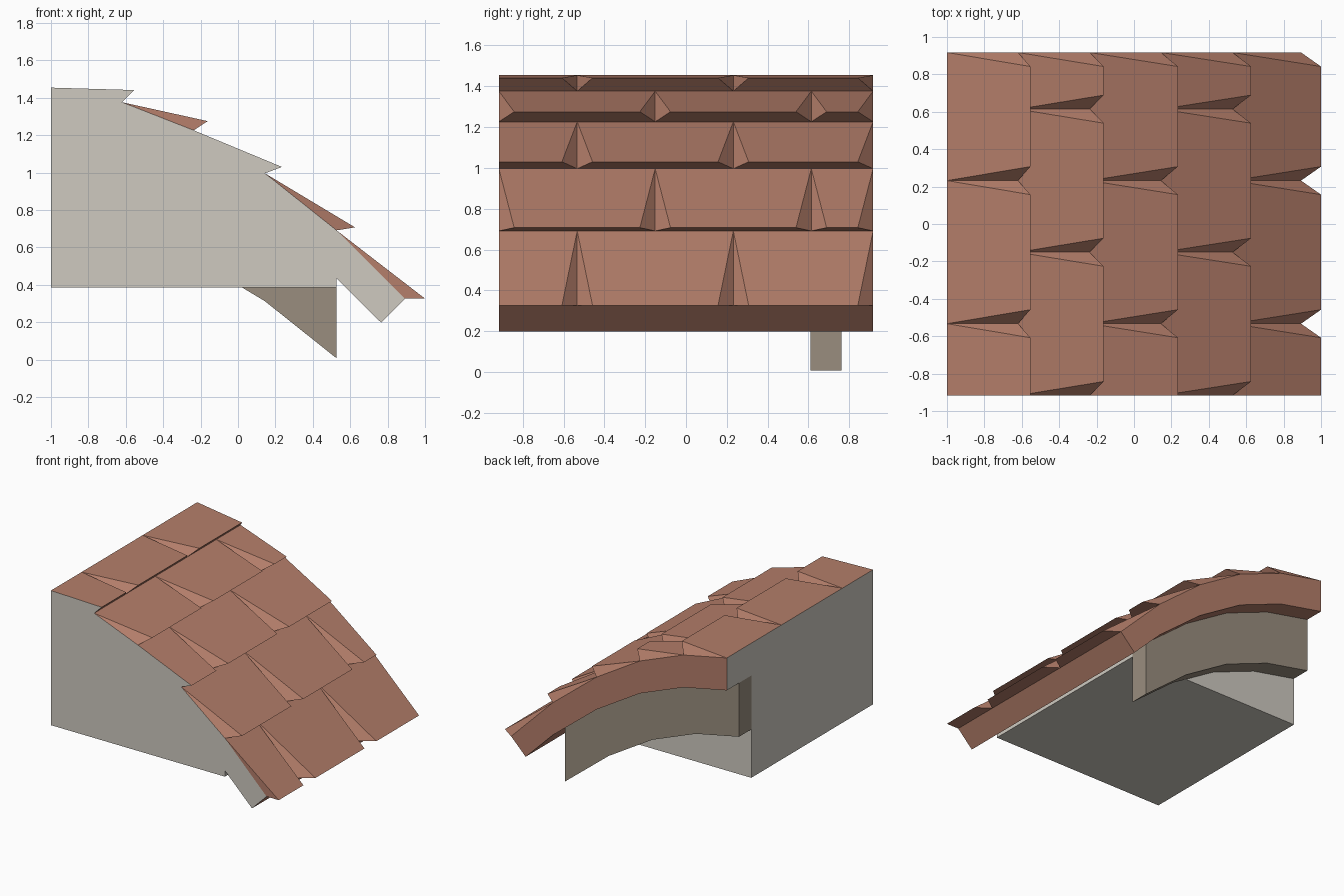
import bpy
import bmesh

if "Cube" in bpy.data.objects:
    bpy.data.objects.remove(bpy.data.objects["Cube"])

W = 0.917      # half length along the eaves
DROP = 0.257   # roof deck thickness, measured vertically
BEAM = 0.427   # gable beam depth


def material(name, rgb):
    m = bpy.data.materials.new(name)
    m.diffuse_color = (*rgb, 1.0)
    m.use_nodes = True
    m.node_tree.nodes["Principled BSDF"].inputs["Base Color"].default_value = m.diffuse_color
    return m


PLASTER = material("pale plaster", (0.62, 0.59, 0.53))
TIMBER = material("weathered timber", (0.32, 0.27, 0.21))
CLAY = material("clay tile", (0.46, 0.21, 0.145))


def finish(name, bm, mats):
    bmesh.ops.recalc_face_normals(bm, faces=bm.faces)
    mesh = bpy.data.meshes.new(name)
    bm.to_mesh(mesh)
    bm.free()
    for m in mats:
        mesh.materials.append(m)
    ob = bpy.data.objects.new(name, mesh)
    bpy.context.collection.objects.link(ob)
    return ob


def extrude_profile(name, profile, y0, y1, mats):
    """Solid from an x-z outline swept between two y positions."""
    bm = bmesh.new()
    face = bm.faces.new([bm.verts.new((x, y0, z)) for x, z in profile])
    ext = bmesh.ops.extrude_face_region(bm, geom=[face])
    verts = [v for v in ext["geom"] if isinstance(v, bmesh.types.BMVert)]
    bmesh.ops.translate(bm, verts=verts, vec=(0, y1 - y0, 0))
    return finish(name, bm, mats)


# Curved roof line (x, z) and the outer lip of each tile course
line = [(-1, 1.454), (-0.62, 1.376), (-0.237, 1.226),
        (0.144, 0.996), (0.527, 0.691), (0.893, 0.326)]
lips = [(-0.554, 1.441), (-0.162, 1.275), (0.235, 1.03), (0.626, 0.707), (1.0, 0.326)]
under = [(x, z - DROP) for x, z in line[:5]]

# Roof deck: clay, with the cut sides at the front and left in plaster
deck = extrude_profile("roof_deck", line + [(0.765, 0.198)] + under[::-1],
                       -W, W, [CLAY, PLASTER])
for p in deck.data.polygons:
    if p.normal.y < -0.9 or p.normal.x < -0.99:
        p.material_index = 1

# Wall under the deck
extrude_profile("wall", under + [(0.527, 0.386), (-1, 0.386)], -W, 0.61, [PLASTER])

# Curved gable beam
extrude_profile("gable_beam", under + [(x, z - BEAM) for x, z in under[::-1]],
                0.61, 0.763, [TIMBER])

# Tile courses: wedges tapering towards the lip, staggered on alternate rows
TAPER = 0.075
for row, (x1, z1) in enumerate(lips):
    (x0, z0), (x2, z2) = line[row], line[row + 1]
    even = row % 2 == 0
    joints = [-W, -0.533, 0.232, W] if even else [-W, -0.151, 0.614, W]
    bm = bmesh.new()
    for a, b in zip(joints, joints[1:]):
        cut = even and a == -W     # sliced half tile at the front
        la, lb = (a if cut else a + TAPER), b - TAPER
        back_a, back_b, lip_a, lip_b, low_a, low_b = [bm.verts.new(c) for c in (
            (x0, a, z0), (x0, b, z0), (x1, la, z1), (x1, lb, z1), (x2, a, z2), (x2, b, z2))]
        bm.faces.new((back_a, lip_a, lip_b, back_b))
        bm.faces.new((lip_a, low_a, low_b, lip_b))
        side = bm.faces.new((back_a, low_a, lip_a))
        bm.faces.new((back_b, lip_b, low_b))
        bm.faces.new((back_a, back_b, low_b, low_a))
        if cut and row < 4:
            side.material_index = 1
    finish(f"tile_course_{row + 1}", bm, [CLAY, PLASTER])
